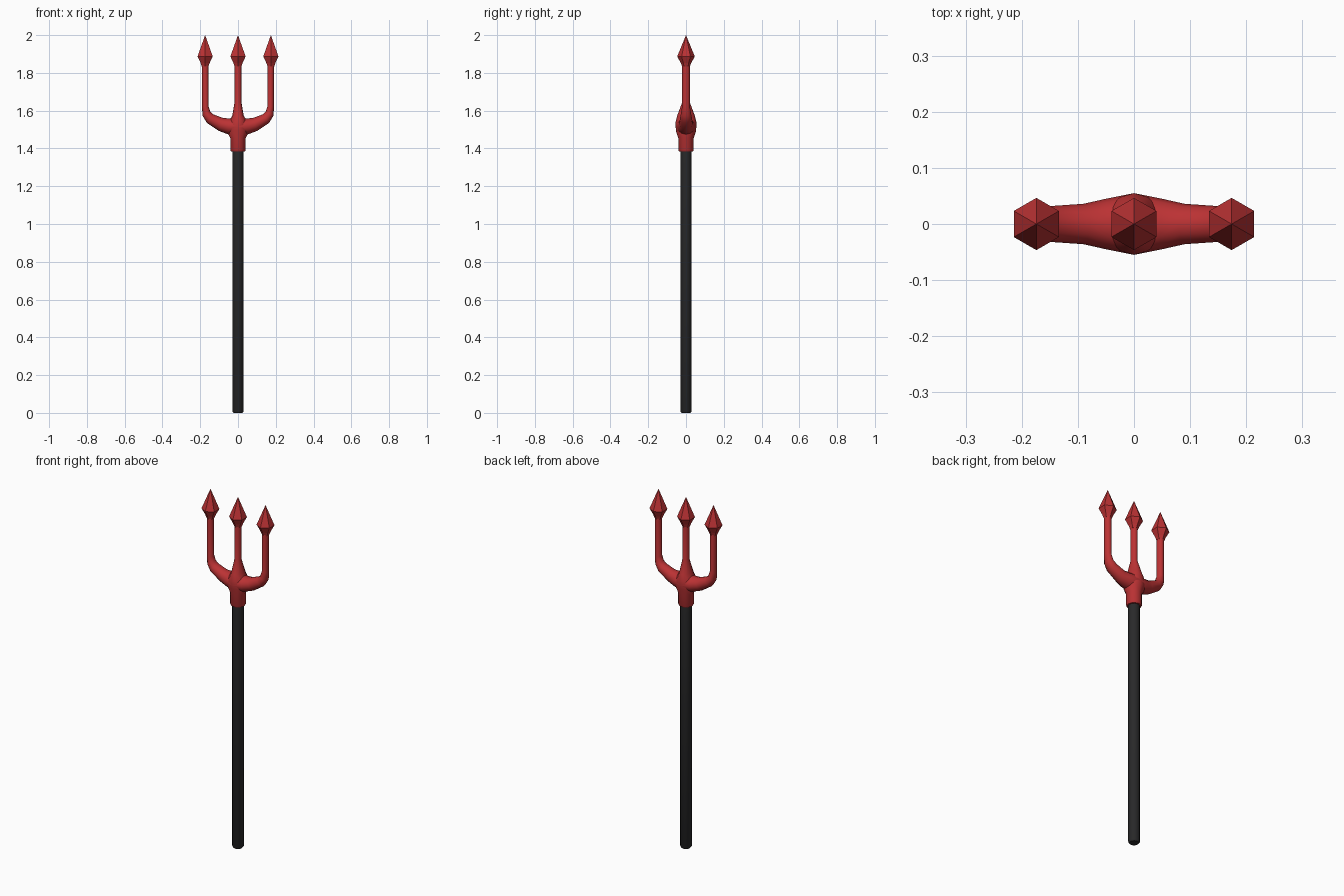
import bpy, bmesh, math

if "Cube" in bpy.data.objects:
    bpy.data.objects.remove(bpy.data.objects["Cube"])


def material(name, rgb):
    m = bpy.data.materials.new(name)
    m.diffuse_color = (*rgb, 1)
    m.use_nodes = True
    m.node_tree.nodes["Principled BSDF"].inputs["Base Color"].default_value = m.diffuse_color
    return m


red = material("red metal", (0.50, 0.032, 0.034))
black = material("black shaft", (0.022, 0.022, 0.023))


def loft(name, rings, sides, mat, mirror=False, angle=40, cap_start=True):
    """Skin rings of (x, z, heading from vertical in degrees, in-plane radius, y radius)."""
    bm = bmesh.new()
    loops = []
    for x, z, heading, r, ry in rings:
        a = math.radians(heading)
        loop = []
        for i in range(sides):
            t = 2 * math.pi * i / sides
            u = r * math.sin(t)
            loop.append(bm.verts.new((x + u * math.cos(a), ry * math.cos(t), z - u * math.sin(a))))
        loops.append(loop)
    for lo, hi in zip(loops, loops[1:]):
        for i in range(sides):
            j = (i + 1) % sides
            bm.faces.new((lo[i], lo[j], hi[j], hi[i]))
    if cap_start:
        bm.faces.new(loops[0])
    bm.faces.new(loops[-1])
    bmesh.ops.remove_doubles(bm, verts=bm.verts, dist=1e-5)
    bmesh.ops.recalc_face_normals(bm, faces=bm.faces)
    me = bpy.data.meshes.new(name)
    bm.to_mesh(me)
    bm.free()
    me.materials.append(mat)
    ob = bpy.data.objects.new(name, me)
    bpy.context.collection.objects.link(ob)
    if mirror:
        mod = ob.modifiers.new("mirror", 'MIRROR')
        mod.use_clip = True
    if angle:
        bpy.ops.object.select_all(action='DESELECT')
        ob.select_set(True)
        bpy.context.view_layer.objects.active = ob
        bpy.ops.object.shade_smooth_by_angle(angle=math.radians(angle))
    return ob


# Shaft
loft("shaft", [(0, 0, 0, .024, .024), (0, .008, 0, .03, .03), (0, 1.40, 0, .03, .03)], 12, black)

# Socket, hub and middle prong
loft("hub_and_middle_prong", [
    (0, 1.385, 0, .037, .037), (0, 1.392, 0, .041, .041), (0, 1.455, 0, .041, .041),
    (0, 1.495, 0, .06, .054), (0, 1.54, 0, .05, .055), (0, 1.575, 0, .030, .046),
    (0, 1.645, 0, .018, .020), (0, 1.86, 0, .018, .020)], 12, red)

# Curved arm and outer prong, mirrored
loft("outer_prong", [
    (0, 1.515, 90, .047, .055), (.05, 1.517, 86, .042, .045), (.09, 1.527, 72, .036, .036),
    (.148, 1.558, 54, .028, .032), (.167, 1.583, 28, .023, .027),
    (.173, 1.62, 3, .018, .021), (.174, 1.86, 0, .018, .020)], 12, red, mirror=True, cap_start=False)

# Six-sided spear points
def point(name, x, mirror):
    profile = [(1.833, .020), (1.853, .028), (1.887, .0465), (2.0, .0001)]
    loft(name, [(x, z, 0, r, r) for z, r in profile], 6, red, mirror, angle=0)


point("middle_point", 0, False)
point("outer_point", .174, True)
